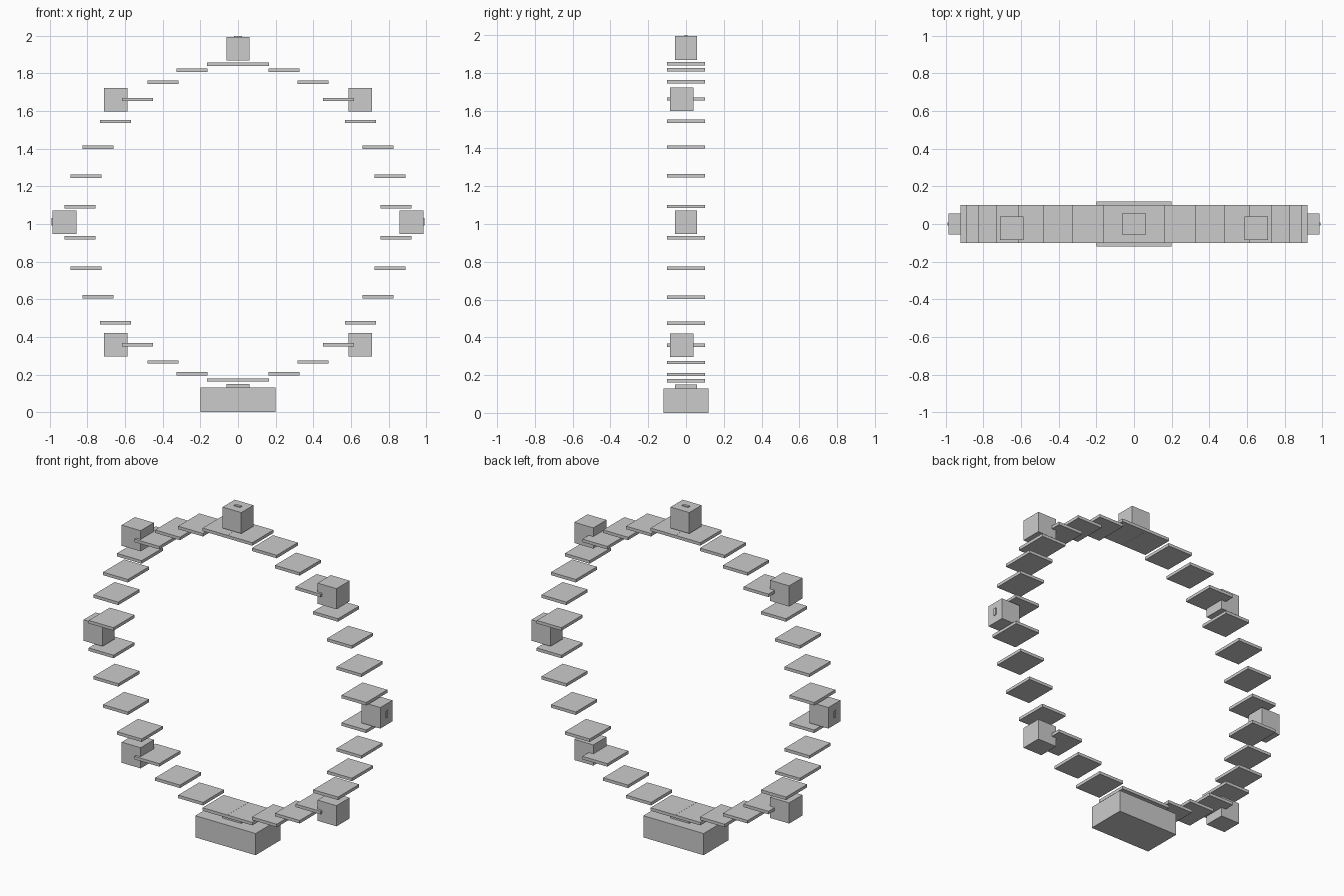
import bpy, bmesh, math

if "Cube" in bpy.data.objects:
    bpy.data.objects.remove(bpy.data.objects["Cube"])

CZ = 1.01       # height of the ring centre
R = 0.843       # ring radius through the plates


def box(name, centre, size):
    """Axis-aligned box."""
    me = bpy.data.meshes.new(name)
    bm = bmesh.new()
    bmesh.ops.create_cube(bm, size=1)
    for v in bm.verts:
        v.co = [c + s * k for c, s, k in zip(centre, size, v.co)]
    bm.to_mesh(me)
    bm.free()
    ob = bpy.data.objects.new(name, me)
    bpy.context.collection.objects.link(ob)
    return ob


# Ring of level plates
for i in range(32):
    a = (i + 0.5) * math.tau / 32
    box(f"ring_plate_{i + 1}", (R * math.sin(a), 0, CZ + R * math.cos(a)),
        (0.1645, 0.2, 0.018))

# Base block
box("base", (0, 0, 0.065), (0.4, 0.238, 0.13))

# Blocks at top and bottom
box("top_block", (0, 0, 1.932), (0.124, 0.116, 0.126))
box("bottom_block", (0, 0, 0.086), (0.124, 0.116, 0.126))
box("top_stud", (0, 0, 1.99), (0.04, 0.018, 0.02))

for side, s in (("right", 1), ("left", -1)):
    # Side blocks with their small outer studs
    box(f"{side}_block", (s * 0.922, 0, 1.009), (0.126, 0.114, 0.126))
    box(f"{side}_stud", (s * 0.98, 0, 1.012), (0.02, 0.018, 0.042))
    # Diagonal blocks, set slightly forward
    for level, z in (("upper", 1.661), ("lower", 0.359)):
        box(f"{level}_{side}_block", (s * 0.65, -0.022, z), (0.126, 0.125, 0.124))
